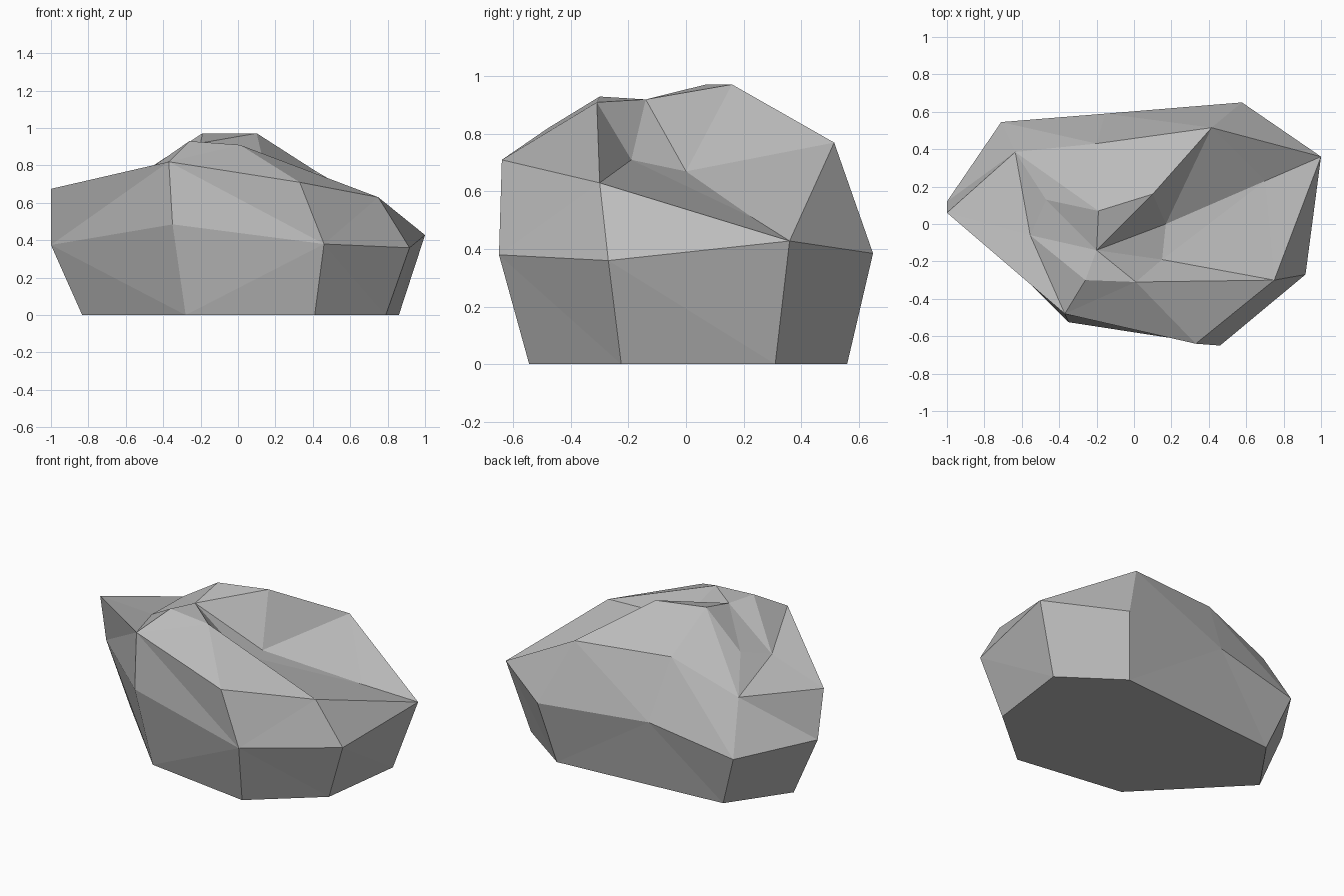
import bpy, bmesh

if "Cube" in bpy.data.objects:
    bpy.data.objects.remove(bpy.data.objects["Cube"])

# Corner points of the boulder, grouped in tiers from the ground up
base = dict(
    a=(0.41, -0.545, 0), b=(0.79, -0.225, 0), c=(0.86, 0.31, 0), d=(0.505, 0.56, 0),
    e=(-0.588, 0.471, 0), f=(-0.833, 0.12, 0), g=(-0.28, -0.446, 0))
belt = dict(
    L=(0.46, -0.65, 0.38), J=(0.917, -0.27, 0.36), H=(1.0, 0.36, 0.428), N=(0.577, 0.65, 0.385),
    Z=(-0.154, 0.59, 0.437), P=(-0.71, 0.545, 0.335), Q=(-1.0, 0.12, 0.375), V=(-0.35, -0.525, 0.485))
shoulder = dict(
    K=(0.33, -0.64, 0.71), I=(0.75, -0.30, 0.63), M=(0.415, 0.515, 0.77), W=(-0.2, 0.43, 0.80),
    O=(-0.635, 0.385, 0.645), R=(-1.0, 0.06, 0.675), U=(-0.37, -0.48, 0.82))
crown = dict(
    A=(-0.19, 0.07, 0.972), B=(0.10, 0.16, 0.972), C=(-0.26, -0.30, 0.93), D=(0.01, -0.31, 0.91),
    S=(-0.47, 0.13, 0.788), T=(-0.555, -0.06, 0.725))
# Cleft running from the crown down to the right side
cleft = dict(E=(-0.20, -0.14, 0.92), F=(0.15, -0.19, 0.71), G=(0.17, 0.0, 0.67), X=(0.70, 0.23, 0.51))

# Triangle fans of chipped facets: hub corner, then the corners around it
fans = [
    ("L", "bJIKUVgab"),   # front right
    ("H", "JcdNMXIJ"),    # right tip
    ("J", "bc"),
    ("Z", "dePWMNd"),     # back
    ("Q", "PefgVUROP"),   # left tip
    ("O", "PWASTR"),      # back left shoulder
    ("B", "AWMGEA"),      # summit
    ("E", "ASTCDFG"),     # notch in the crown
    ("U", "RTCDK"),       # front left shoulder
    ("I", "XFDK"),        # front lip of the cleft
    ("X", "MGF"),         # floor of the cleft
]

bm = bmesh.new()
v = {}
for tier in (base, belt, shoulder, crown, cleft):
    for name, co in tier.items():
        v[name] = bm.verts.new(co)

bm.faces.new([v[n] for n in reversed("abcdefg")])  # flat underside
for hub, ring in fans:
    for p, q in zip(ring, ring[1:]):
        bm.faces.new((v[hub], v[p], v[q]))
bmesh.ops.recalc_face_normals(bm, faces=bm.faces)

mesh = bpy.data.meshes.new("boulder")
bm.to_mesh(mesh)
bm.free()

stone = bpy.data.materials.new("stone_grey")
stone.diffuse_color = (0.5, 0.5, 0.5, 1)
stone.use_nodes = True
stone.node_tree.nodes["Principled BSDF"].inputs["Base Color"].default_value = stone.diffuse_color
mesh.materials.append(stone)

boulder = bpy.data.objects.new("boulder", mesh)
bpy.context.collection.objects.link(boulder)
